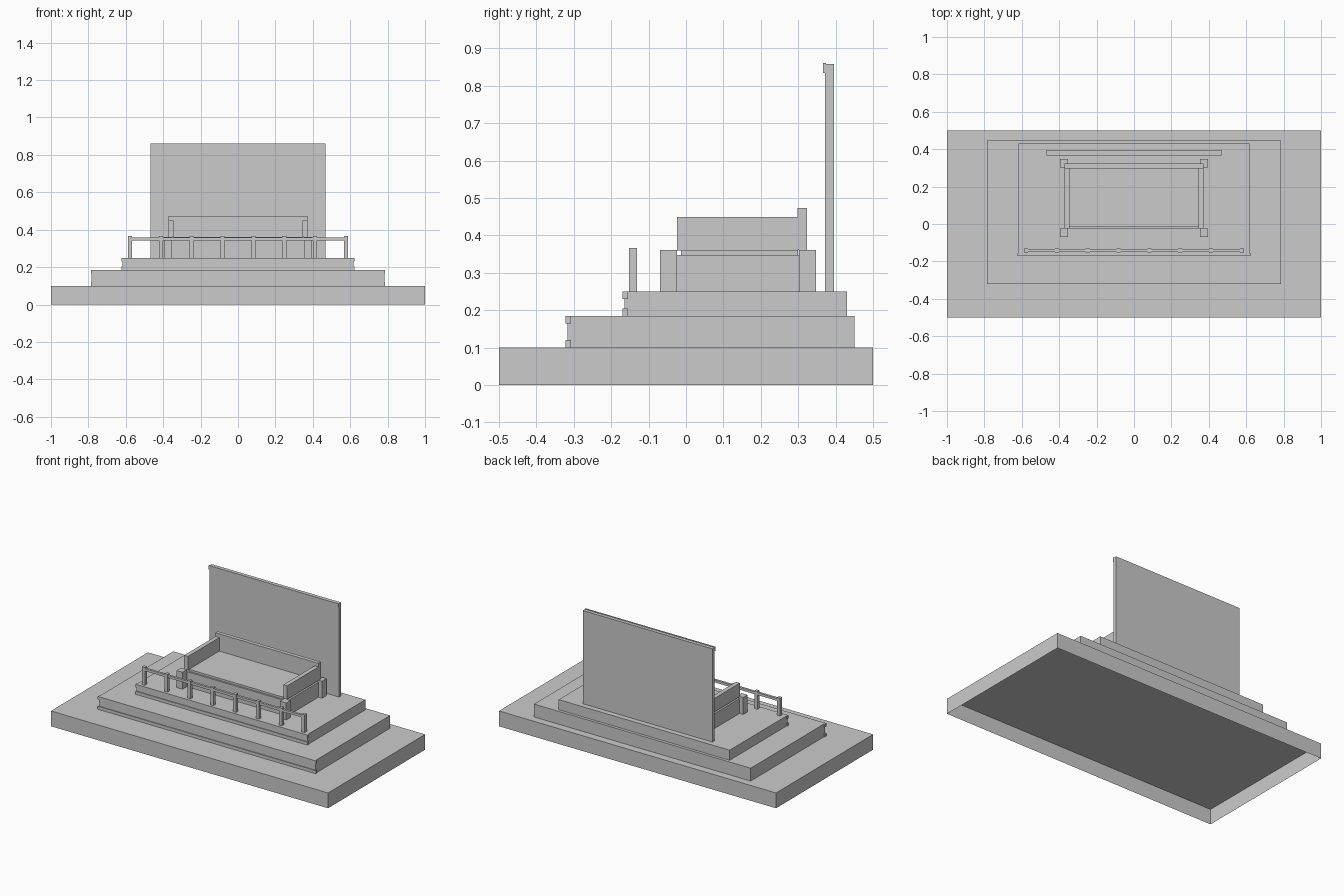
import bpy
import bmesh

if "Cube" in bpy.data.objects:
    bpy.data.objects.remove(bpy.data.objects["Cube"], do_unlink=True)

stone = bpy.data.materials.new("light_grey_stone")
stone.use_nodes = True
GREY = (0.6, 0.6, 0.6, 1.0)
stone.diffuse_color = GREY
stone.node_tree.nodes["Principled BSDF"].inputs["Base Color"].default_value = GREY


def box(name, x, y, z, open_bottom=False):
    """Box from (low, high) ranges on each axis."""
    bm = bmesh.new()
    bmesh.ops.create_cube(bm, size=1.0)
    for v in bm.verts:
        v.co = [r[1] if c > 0 else r[0] for c, r in zip(v.co, (x, y, z))]
    if open_bottom:
        low = [f for f in bm.faces if f.normal.z < -0.9 or f.calc_center_median().z <= z[0]]
        bmesh.ops.delete(bm, geom=low, context='FACES_ONLY')
    mesh = bpy.data.meshes.new(name)
    bm.to_mesh(mesh)
    bm.free()
    mesh.materials.append(stone)
    obj = bpy.data.objects.new(name, mesh)
    bpy.context.collection.objects.link(obj)
    return obj


def sym(half):
    return (-half, half)


def tier(name, half, front, back, low, high):
    """Stepped platform with a moulding along its front foot and lip."""
    box(name, sym(half), (front, back), (low, high))
    for part, z in (("foot", (low, low + 0.02)), ("lip", (high - 0.02, high))):
        box(f"{name}_{part}_moulding", sym(half + 0.005), (front - 0.005, front + 0.01), z)


# Hollow ground base and the two steps
box("ground_base", sym(1.0), sym(0.5), (0, 0.1), open_bottom=True)
tier("lower_tier", 0.782, -0.317, 0.45, 0.1, 0.184)
tier("upper_tier", 0.617, -0.165, 0.431, 0.184, 0.25)

# Tall rear wall with a cap strip
box("rear_wall", sym(0.468), (0.372, 0.396), (0.25, 0.858))
box("rear_wall_cap", sym(0.468), (0.366, 0.374), (0.834, 0.861))

# Front railing
POSTS = 8
for i in range(POSTS):
    x = -0.577 + i * 1.154 / (POSTS - 1)
    box(f"railing_post_{i + 1}", (x - 0.011, x + 0.011), (-0.152, -0.131), (0.25, 0.366))
box("railing_bar", sym(0.577), (-0.149, -0.134), (0.342, 0.358))

# Central plinth, recessed slab and the seat walls above
box("plinth", sym(0.37), (-0.024, 0.302), (0.25, 0.348))
box("seat_slab", sym(0.345), (-0.013, 0.299), (0.348, 0.361))
box("seat_back", sym(0.372), (0.298, 0.323), (0.361, 0.473))
for side, s in (("left", 1), ("right", -1)):
    box(f"{side}_arm", sorted((s * 0.344, s * 0.372)), (-0.024, 0.298), (0.36, 0.449))
    for end, y in (("front", (-0.069, -0.024)), ("rear", (0.302, 0.348))):
        box(f"{side}_{end}_pillar", sorted((s * 0.352, s * 0.396)), y, (0.25, 0.361))
